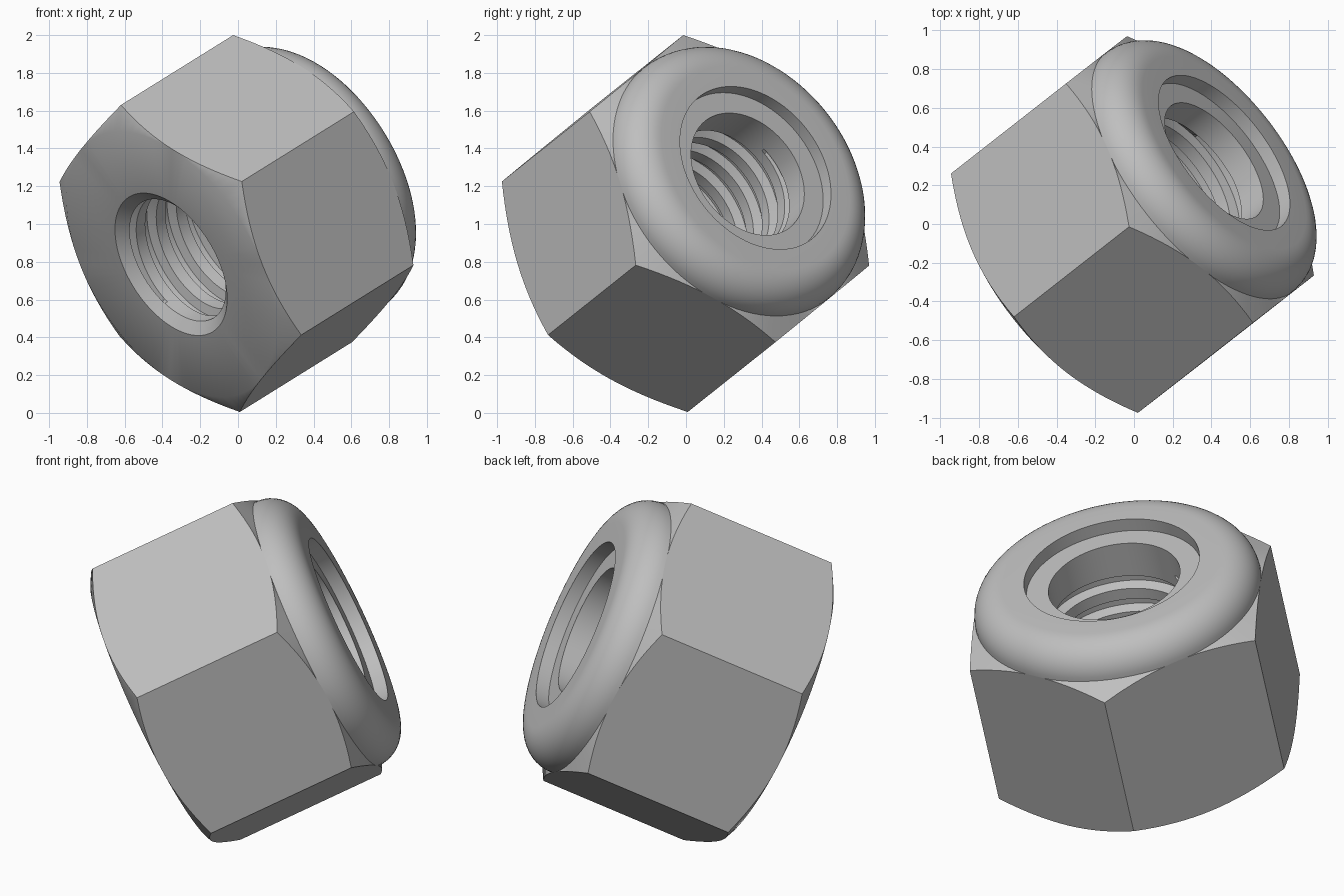
import bpy, bmesh
from math import pi, cos, sin, radians
from mathutils import Matrix, Vector

cube = bpy.data.objects.get("Cube")
if cube:
    bpy.data.objects.remove(cube)

SEG = 96                      # divisible by six, so corners fall on vertices
CORNER = 0.905                # hexagon circumradius
FLAT = CORNER * cos(pi / 6)   # hexagon apothem
HEIGHT = 0.84                 # length of the upright corner edges
CHAMFER = 0.07
BORE = 0.36
GROOVE = 0.41
PITCH = 0.15
THREAD_LOW, THREAD_HIGH = -0.02, 0.87
COLLAR = 0.185                # rounding radius of the collar

bm = bmesh.new()


def point(angle, radius, height):
    return bm.verts.new((radius * cos(angle), radius * sin(angle), height))


def circle(radius, height):
    return [point(2 * pi * i / SEG, radius, height) for i in range(SEG)]


def hexagon(base, direction):
    """Hexagon outline whose edges are arched by a conical chamfer."""
    ring = []
    for i in range(SEG):
        angle = 2 * pi * i / SEG
        radius = FLAT / cos(angle % (pi / 3) - pi / 6)
        rise = CHAMFER * (CORNER - radius) / (CORNER - FLAT)
        ring.append(point(angle, radius, base + direction * rise))
    return ring


# Body: hole countersink, lower chamfer, six sides, upper chamfer
shoulder = HEIGHT + CHAMFER
rings = [circle(BORE, THREAD_LOW), circle(0.42, -CHAMFER),
         circle(FLAT - 0.001, -CHAMFER),
         hexagon(0, -1), hexagon(HEIGHT, 1)]

# Rounded collar
for k in range(13):
    a = pi / 2 * k / 12
    rings.append(circle(FLAT - 0.001 - COLLAR * (1 - cos(a)),
                        shoulder - 0.005 + COLLAR * sin(a)))

# Recess and smooth insert wall
top = shoulder - 0.005 + COLLAR
rings += [circle(0.48, top), circle(0.48, top - 0.075),
          circle(BORE, top - 0.075), circle(BORE, THREAD_HIGH)]

for low, high in zip(rings, rings[1:]):
    for i in range(SEG):
        j = (i + 1) % SEG
        bm.faces.new((low[i], low[j], high[j], high[i]))

# Helical thread: crest, flank, root, flank swept round the bore
profile = [(0, BORE), (0.45, BORE), (0.58, GROOVE), (0.87, GROOVE), (1, BORE)]
turns = int((THREAD_HIGH - THREAD_LOW) / PITCH) + 3
previous = None
for i in range(turns * SEG + 1):
    angle = 2 * pi * (i % SEG) / SEG
    start = THREAD_LOW + PITCH * (i / SEG - 1.5)
    row = []
    for offset, radius in profile:
        height = start + offset * PITCH
        if not THREAD_LOW < height < THREAD_HIGH:
            height = min(max(height, THREAD_LOW), THREAD_HIGH)
            radius = BORE
        row.append(point(angle, radius, height))
    if previous:
        for k in range(len(profile) - 1):
            bm.faces.new((previous[k], row[k], row[k + 1], previous[k + 1]))
    previous = row

bmesh.ops.remove_doubles(bm, verts=bm.verts, dist=0.0002)
bmesh.ops.dissolve_degenerate(bm, edges=bm.edges, dist=0.0002)
bmesh.ops.recalc_face_normals(bm, faces=bm.faces)

# Tilt the whole nut
axis = Vector((0.707, 0.553, 0.44)).normalized()
corner = Vector((-0.348, -0.27, 0.9))
corner = (corner - axis * corner.dot(axis)).normalized()
tilt = Matrix((corner, axis.cross(corner), axis)).transposed().to_4x4()
bm.transform(Matrix.Translation((-0.305, -0.235, 0.8175)) @ tilt)

mesh = bpy.data.meshes.new("lock_nut")
bm.to_mesh(mesh)
bm.free()
nut = bpy.data.objects.new("lock_nut", mesh)
bpy.context.collection.objects.link(nut)

# Plain grey metal
grey = bpy.data.materials.new("grey_metal")
grey.use_nodes = True
color = (0.52, 0.52, 0.52, 1)
grey.diffuse_color = color
grey.node_tree.nodes["Principled BSDF"].inputs["Base Color"].default_value = color
mesh.materials.append(grey)

bpy.ops.object.select_all(action='DESELECT')
nut.select_set(True)
bpy.context.view_layer.objects.active = nut
bpy.ops.object.shade_smooth_by_angle(angle=radians(35))
